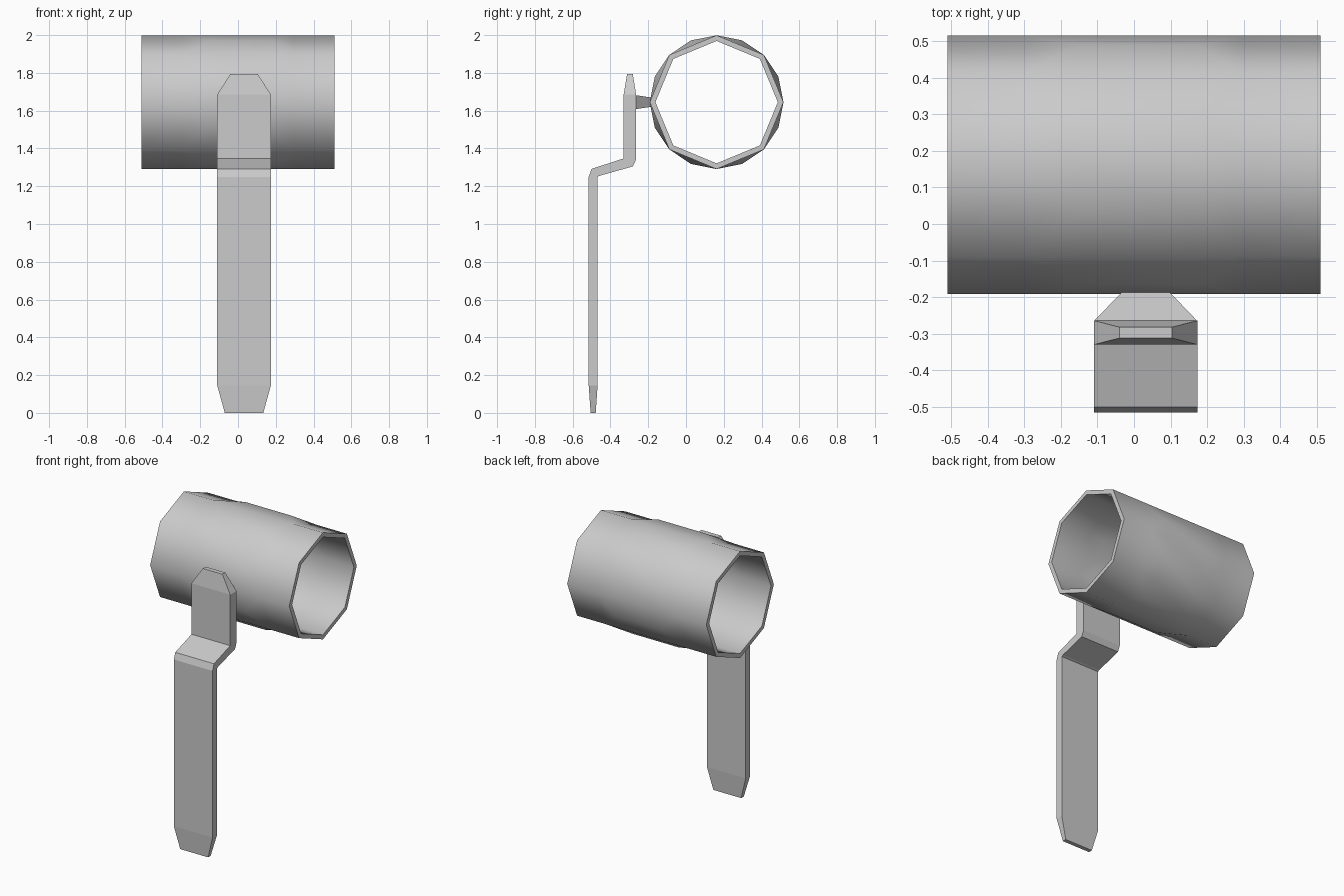
import bpy, bmesh, math
from math import sin, cos, pi

if "Cube" in bpy.data.objects:
    bpy.data.objects.remove(bpy.data.objects["Cube"])


def finish(bm, name, smooth_deg=None):
    bmesh.ops.recalc_face_normals(bm, faces=bm.faces[:])
    me = bpy.data.meshes.new(name)
    bm.to_mesh(me)
    bm.free()
    ob = bpy.data.objects.new(name, me)
    bpy.context.collection.objects.link(ob)
    if smooth_deg:
        bpy.ops.object.select_all(action='DESELECT')
        ob.select_set(True)
        bpy.context.view_layer.objects.active = ob
        bpy.ops.object.shade_smooth_by_angle(angle=math.radians(smooth_deg))
    return ob


def quads(bm, a, b):
    n = len(a)
    for i in range(n):
        j = (i + 1) % n
        bm.faces.new((a[i], a[j], b[j], b[i]))


def loft(name, rings):
    """Skin closed rings of points and cap both ends."""
    bm = bmesh.new()
    vs = [[bm.verts.new(p) for p in r] for r in rings]
    for a, b in zip(vs, vs[1:]):
        quads(bm, a, b)
    bm.faces.new(vs[0])
    bm.faces.new(vs[-1])
    return finish(bm, name)


# Barrel: hollow tube, eight-sided ends blending into a sixteen-sided middle
CY, CZ = 0.162, 1.645


def ring(bm, x, r, n):
    return [bm.verts.new((x, CY + r * cos(2 * pi * i / n), CZ + r * sin(2 * pi * i / n)))
            for i in range(n)]


def blend(bm, o, m):
    for k in range(8):
        e, f, g = m[2 * k], m[2 * k + 1], m[(2 * k + 2) % 16]
        p, q = o[k], o[(k + 1) % 8]
        for tri in ((p, q, f), (p, f, e), (q, g, f)):
            bm.faces.new(tri)


def wall(bm, r):
    a, b = ring(bm, -0.51, r, 8), ring(bm, -0.30, r, 8)
    c, d = ring(bm, -0.15, r, 16), ring(bm, 0.18, r, 16)
    e, f = ring(bm, 0.295, r, 8), ring(bm, 0.51, r, 8)
    quads(bm, a, b)
    blend(bm, b, c)
    quads(bm, c, d)
    blend(bm, e, d)
    quads(bm, e, f)
    return a, f


bm = bmesh.new()
outer, inner = wall(bm, 0.354), wall(bm, 0.324)
for o, i in zip(outer, inner):
    quads(bm, o, i)
finish(bm, "barrel", 50)

# Bracket: bent flat bar; sections are (front y, z, back y, z, half width)
MX = 0.032
sections = [
    (-0.505, 0.0, -0.478, 0.0, 0.102),
    (-0.515, 0.145, -0.468, 0.145, 0.142),
    (-0.515, 1.25, -0.468, 1.25, 0.142),
    (-0.500, 1.292, -0.455, 1.256, 0.142),
    (-0.330, 1.347, -0.281, 1.305, 0.142),
    (-0.330, 1.36, -0.264, 1.342, 0.142),
    (-0.330, 1.685, -0.264, 1.685, 0.142),
    (-0.312, 1.795, -0.282, 1.795, 0.072),
]
loft("bracket", [[(MX - w, fy, fz), (MX + w, fy, fz), (MX + w, by, bz), (MX - w, by, bz)]
                 for fy, fz, by, bz, w in sections])

# Connector: tapered block joining bracket and barrel
loft("connector", [[(MX - w, y, CZ - h), (MX + w, y, CZ - h), (MX + w, y, CZ + h), (MX - w, y, CZ + h)]
                   for y, w, h in ((-0.266, 0.142, 0.037), (-0.187, 0.066, 0.025))])
